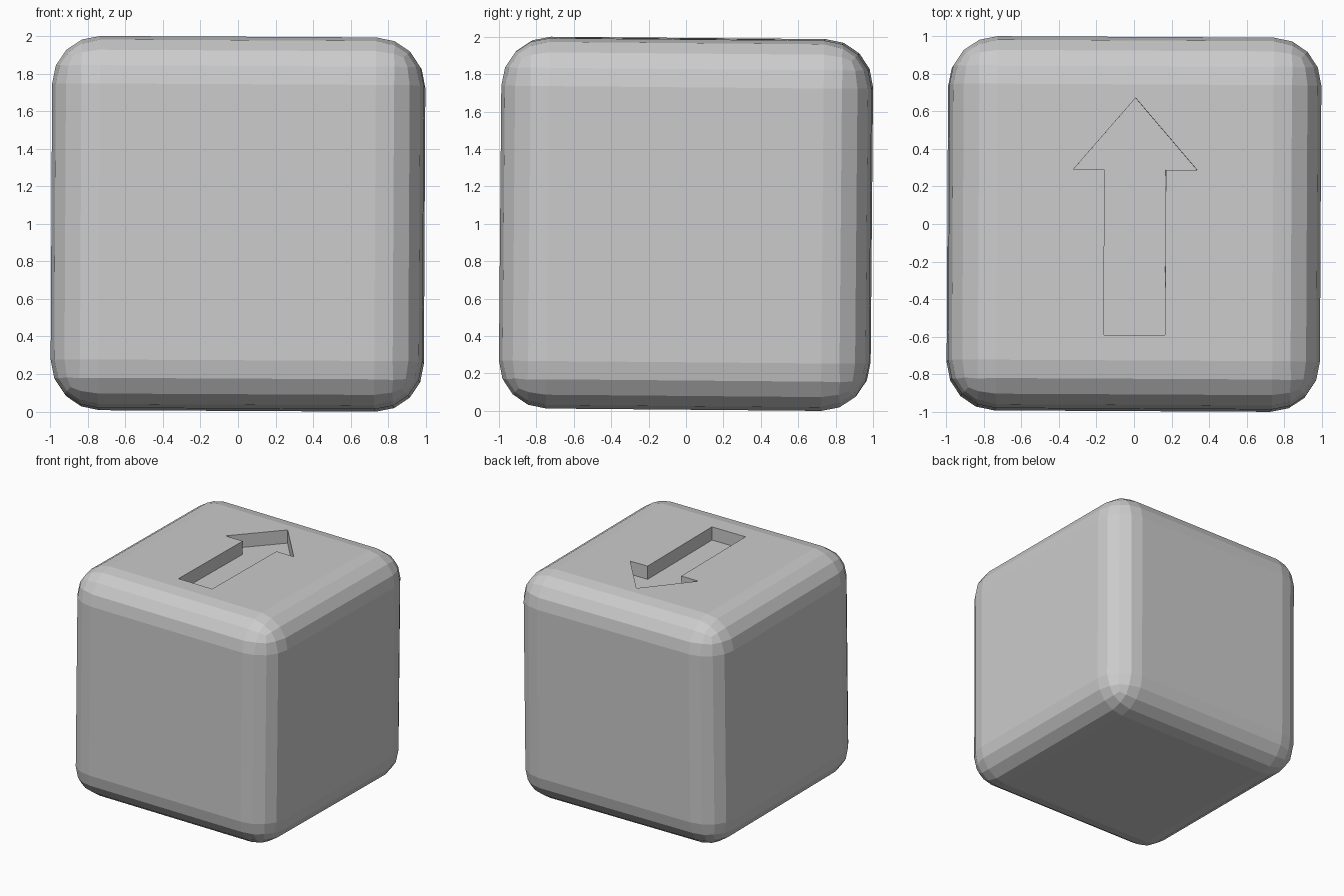
import bpy, bmesh
from math import radians

if "Cube" in bpy.data.objects:
    bpy.data.objects.remove(bpy.data.objects["Cube"])

HALF = 0.99          # half side of the block before its slight tilt
DEPTH = 0.115        # depth of the arrow recess
TILT = (radians(-0.5), radians(0.3), radians(-0.3))


def make_object(name, bm):
    bmesh.ops.recalc_face_normals(bm, faces=bm.faces)
    mesh = bpy.data.meshes.new(name)
    bm.to_mesh(mesh)
    bm.free()
    ob = bpy.data.objects.new(name, mesh)
    bpy.context.collection.objects.link(ob)
    ob.location.z = 1
    ob.rotation_euler = TILT
    return ob


# Rounded block: cube with four flat segments along each edge
bm = bmesh.new()
bmesh.ops.create_cube(bm, size=2 * HALF)
bmesh.ops.bevel(bm, geom=bm.edges[:], offset=0.255, segments=4,
                profile=0.5, affect='EDGES')
block = make_object("arrow_block", bm)

# Arrow cutter: half outline mirrored in x, then extruded upward
half = [(0.163, -0.6), (0.163, 0.28), (0.33, 0.28)]
outline = half + [(0, 0.663)] + [(-x, y) for x, y in reversed(half)]
bm = bmesh.new()
face = bm.faces.new([bm.verts.new((x, y, HALF - DEPTH)) for x, y in outline])
top = bmesh.ops.extrude_face_region(bm, geom=[face])["geom"]
bmesh.ops.translate(bm, vec=(0, 0, DEPTH + 0.2),
                    verts=[v for v in top if isinstance(v, bmesh.types.BMVert)])
cutter = make_object("arrow_cutter", bm)
cutter.hide_render = True
cutter.display_type = 'WIRE'

# Sink the arrow into the top face
cut = block.modifiers.new("arrow_recess", 'BOOLEAN')
cut.operation = 'DIFFERENCE'
cut.solver = 'EXACT'
cut.object = cutter
bpy.context.view_layer.objects.active = block
block.select_set(True)
bpy.ops.object.modifier_apply(modifier=cut.name)
bpy.data.objects.remove(cutter)
